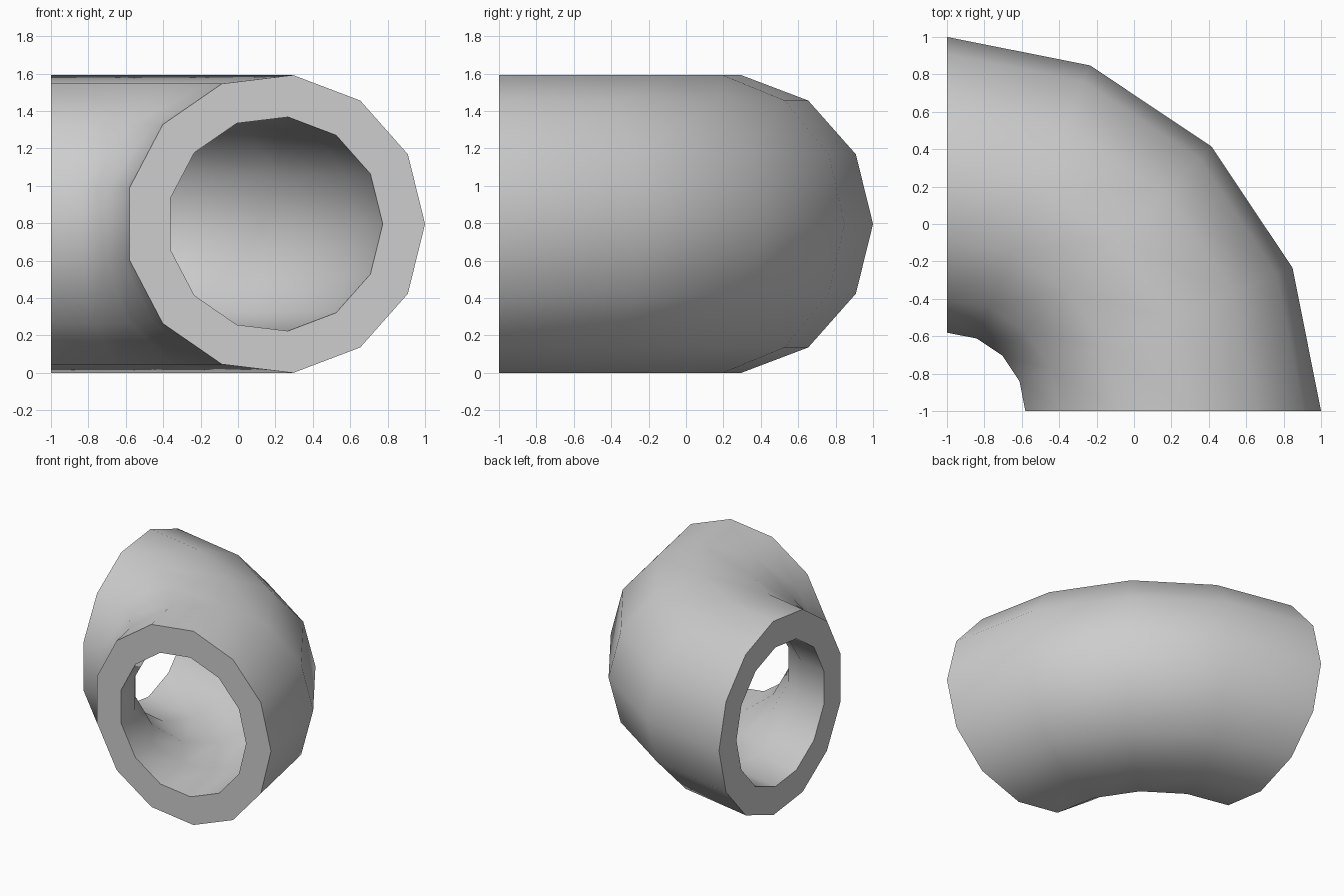
import bpy, bmesh, math

SIDES, BENDS = 13, 4
PIVOT_X, PIVOT_Y = -1, -1
BEND_RADIUS, CENTRE_Z = 1.198, 0.796

cube = bpy.data.objects.get("Cube")
if cube:
    bpy.data.objects.remove(cube)

# Material
grey = bpy.data.materials.new("light grey")
grey.use_nodes = True
grey.diffuse_color = (0.61, 0.61, 0.61, 1)
grey.node_tree.nodes["Principled BSDF"].inputs["Base Color"].default_value = (0.61, 0.61, 0.61, 1)

bm = bmesh.new()


def make_ring(radius, bend):
    """One polygonal ring of the tube, turned about the pivot."""
    ring = []
    for i in range(SIDES):
        a = math.tau * i / SIDES
        reach = BEND_RADIUS + radius * math.cos(a)
        ring.append(bm.verts.new((PIVOT_X + reach * math.cos(bend),
                                  PIVOT_Y + reach * math.sin(bend),
                                  CENTRE_Z + radius * math.sin(a))))
    return ring


def join_rings(first, second):
    """Fill the band between two rings with quads."""
    for i in range(SIDES):
        j = (i + 1) % SIDES
        bm.faces.new((first[i], first[j], second[j], second[i]))


def sweep_wall(radius):
    """Sweep a ring through a quarter turn."""
    rings = [make_ring(radius, math.pi / 2 * k / BENDS) for k in range(BENDS + 1)]
    for first, second in zip(rings, rings[1:]):
        join_rings(first, second)
    return rings


# Outer and inner pipe walls
outer = sweep_wall(0.802)
inner = sweep_wall(0.576)

# Flat rims around both open ends
join_rings(outer[0], inner[0])
join_rings(outer[-1], inner[-1])
bmesh.ops.recalc_face_normals(bm, faces=bm.faces)

mesh = bpy.data.meshes.new("pipe_elbow")
bm.to_mesh(mesh)
bm.free()
mesh.materials.append(grey)
elbow = bpy.data.objects.new("pipe_elbow", mesh)
bpy.context.collection.objects.link(elbow)

# Smooth walls, crisp rims
bpy.ops.object.select_all(action="DESELECT")
elbow.select_set(True)
bpy.context.view_layer.objects.active = elbow
bpy.ops.object.shade_smooth_by_angle(angle=math.radians(30))
